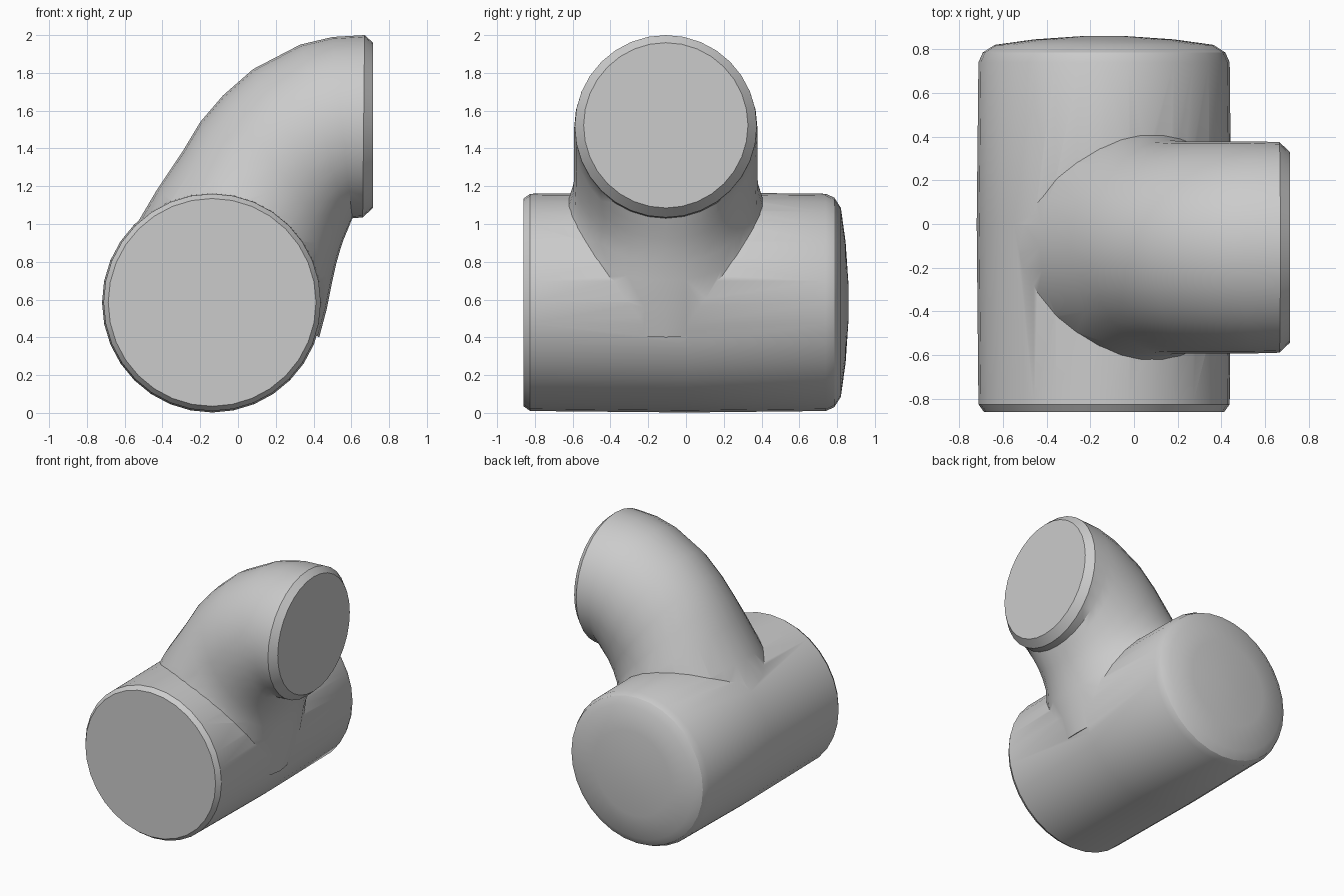
import bpy, bmesh, math
from mathutils import Vector

cube = bpy.data.objects.get("Cube")
if cube:
    bpy.data.objects.remove(cube, do_unlink=True)

SIDES = 32

grey = bpy.data.materials.new("plain grey")
grey.use_nodes = True
grey.diffuse_color = (0.6, 0.6, 0.6, 1)
grey.node_tree.nodes["Principled BSDF"].inputs["Base Color"].default_value = (0.6, 0.6, 0.6, 1)


def loft(name, rings):
    """Closed tube through ellipses given as (centre, axis_a, axis_b)."""
    bm = bmesh.new()
    loops = []
    for centre, a, b in rings:
        angles = [math.tau * i / SIDES for i in range(SIDES)]
        loops.append([bm.verts.new(centre + a * math.cos(t) + b * math.sin(t)) for t in angles])
    for low, high in zip(loops, loops[1:]):
        for i in range(SIDES):
            j = (i + 1) % SIDES
            bm.faces.new((low[i], low[j], high[j], high[i]))
    bm.faces.new(loops[0])
    bm.faces.new(loops[-1])
    bmesh.ops.recalc_face_normals(bm, faces=bm.faces)
    mesh = bpy.data.meshes.new(name)
    bm.to_mesh(mesh)
    bm.free()
    mesh.materials.append(grey)
    obj = bpy.data.objects.new(name, mesh)
    bpy.context.collection.objects.link(obj)
    return obj


# Main pipe: flat chamfered front, gently domed back (y, radius)
profile = [(-0.86, 0.55), (-0.825, 0.575), (0.0, 0.583), (0.74, 0.575),
           (0.785, 0.555), (0.82, 0.5), (0.845, 0.32), (0.86, 0.1)]
body = loft("pipe_body", [(Vector((-0.137, y, 0.585)), Vector((r, 0, 0)), Vector((0, 0, r)))
                          for y, r in profile])

# Elbow branch: outer x, z, inner x, z, half width; flares into the main pipe
sections = [
    (0.715, 1.96, 0.715, 1.085, 0.435),
    (0.67, 2.0, 0.66, 1.035, 0.482),
    (0.5, 1.99, 0.605, 1.03, 0.485),
    (0.33, 1.95, 0.585, 0.98, 0.485),
    (0.08, 1.82, 0.56, 0.92, 0.485),
    (-0.08, 1.68, 0.54, 0.86, 0.485),
    (-0.2, 1.54, 0.52, 0.79, 0.49),
    (-0.29, 1.39, 0.5, 0.7, 0.53),
    (-0.43, 1.18, 0.47, 0.55, 0.56),
    (-0.56, 0.96, 0.43, 0.4, 0.5),
]
rings = []
for ox, oz, ix, iz, width in sections:
    outer, inner = Vector((ox, -0.107, oz)), Vector((ix, -0.107, iz))
    rings.append(((outer + inner) / 2, (outer - inner) / 2, Vector((0, width, 0))))
branch = loft("elbow_branch", rings)

# Weld the branch to the main pipe
union = body.modifiers.new("weld", "BOOLEAN")
union.operation = "UNION"
union.solver = "EXACT"
union.object = branch
bpy.ops.object.select_all(action="DESELECT")
bpy.context.view_layer.objects.active = body
body.select_set(True)
bpy.ops.object.modifier_apply(modifier=union.name)
bpy.data.objects.remove(branch, do_unlink=True)
body.name = "pipe_tee"
bpy.ops.object.shade_smooth_by_angle(angle=math.radians(32))
